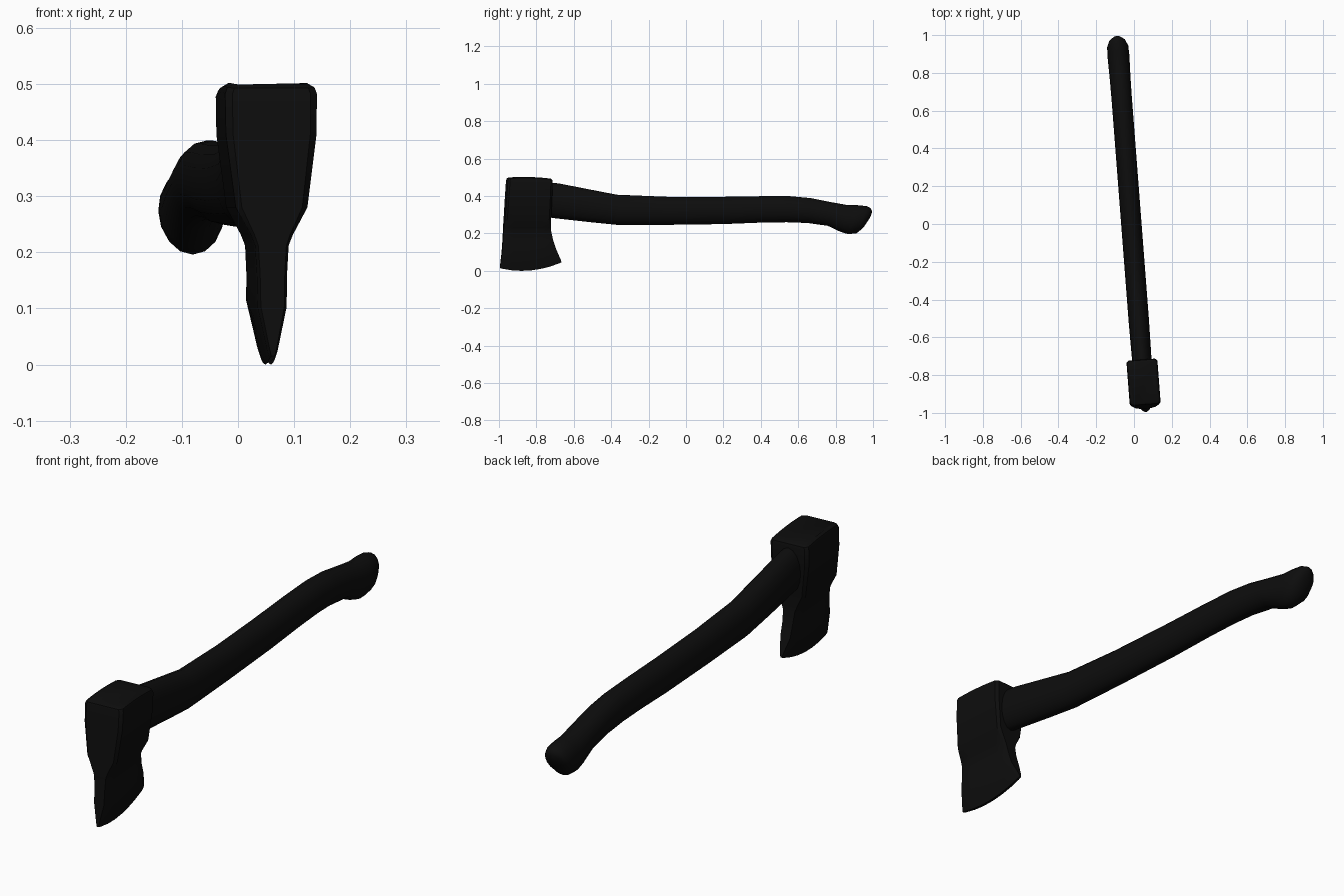
import bpy, bmesh, math

YAW = math.radians(4.4)
OFFSET_X = -0.014

black = bpy.data.materials.new("matte_black")
black.diffuse_color = (0.004, 0.004, 0.004, 1)


def loft(name, rings, smooth_angle):
    """Skin a list of equal-length closed rings and cap both ends."""
    bm = bmesh.new()
    vs = [[bm.verts.new(p) for p in ring] for ring in rings]
    n = len(vs[0])
    for a, b in zip(vs, vs[1:]):
        for i in range(n):
            j = (i + 1) % n
            bm.faces.new((a[i], a[j], b[j], b[i]))
    bm.faces.new(vs[0])
    bm.faces.new(vs[-1])
    bmesh.ops.recalc_face_normals(bm, faces=bm.faces)
    me = bpy.data.meshes.new(name)
    bm.to_mesh(me)
    bm.free()
    ob = bpy.data.objects.new(name, me)
    bpy.context.collection.objects.link(ob)
    me.materials.append(black)
    ob.rotation_euler.z = YAW
    ob.location.x = OFFSET_X
    bpy.ops.object.select_all(action='DESELECT')
    ob.select_set(True)
    bpy.context.view_layer.objects.active = ob
    bpy.ops.object.shade_smooth_by_angle(angle=math.radians(smooth_angle))
    return ob


# Handle: oval sections given by top point (y, z), bottom point (y, z), half width
sections = [
    (-0.80, 0.480, -0.80, 0.295, 0.050),
    (-0.68, 0.467, -0.70, 0.281, 0.052),
    (-0.50, 0.432, -0.52, 0.261, 0.054),
    (-0.37, 0.407, -0.37, 0.246, 0.054),
    (-0.10, 0.396, -0.10, 0.246, 0.054),
    (0.20, 0.396, 0.20, 0.250, 0.054),
    (0.40, 0.399, 0.40, 0.258, 0.054),
    (0.56, 0.399, 0.54, 0.260, 0.054),
    (0.67, 0.389, 0.65, 0.256, 0.054),
    (0.78, 0.367, 0.76, 0.241, 0.055),
    (0.87, 0.351, 0.83, 0.208, 0.057),
    (0.92, 0.351, 0.87, 0.196, 0.058),
    (0.97, 0.346, 0.915, 0.201, 0.056),
    (0.99, 0.336, 0.950, 0.230, 0.044),
    (0.998, 0.318, 0.983, 0.278, 0.020),
]
SIDES = 16
rings = []
for ty, tz, by, bz, hw in sections:
    ring = []
    for k in range(SIDES):
        a = 2 * math.pi * k / SIDES
        s = (1 + math.cos(a)) / 2
        ring.append((hw * math.sin(a), by + (ty - by) * s, bz + (tz - bz) * s))
    rings.append(ring)
loft("handle", rings, 50)


# Axe head: horizontal sections (z, front y, back y, half width, chamfer, z curve)
def edge_curve(t):
    """Height of the curved cutting edge from front (0) to back (1)."""
    return 0.015 * ((0.35 - t) / 0.35) ** 2 if t < 0.35 else 0.045 * ((t - 0.35) / 0.65) ** 2


levels = [
    (0.000, -0.998, -0.668, 0.005, 0.002, 1.0),
    (0.012, -0.997, -0.671, 0.009, 0.003, 1.0),
    (0.098, -0.987, -0.698, 0.026, 0.005, 0.4),
    (0.160, -0.983, -0.714, 0.027, 0.005, 0.1),
    (0.212, -0.980, -0.725, 0.030, 0.005, 0.0),
    (0.232, -0.979, -0.727, 0.038, 0.006, 0.0),
    (0.280, -0.974, -0.727, 0.064, 0.010, 0.0),
    (0.410, -0.965, -0.722, 0.081, 0.012, 0.0),
    (0.485, -0.960, -0.720, 0.082, 0.012, -0.2),
    (0.496, -0.957, -0.723, 0.078, 0.012, -0.2),
    (0.502, -0.949, -0.730, 0.068, 0.010, -0.2),
]
columns = [0, 0.045, 0.2, 0.35, 0.5, 0.65, 0.8, 0.955, 1]
rings = []
for z, yf, yb, hw, ch, lift in levels:
    side = []
    for t in columns:
        w = hw - ch if t in (0, 1) else hw
        side.append((w, yf + (yb - yf) * t, z + lift * edge_curve(t)))
    rings.append(side + [(-x, y, h) for x, y, h in reversed(side)])
loft("axe_head", rings, 30)
